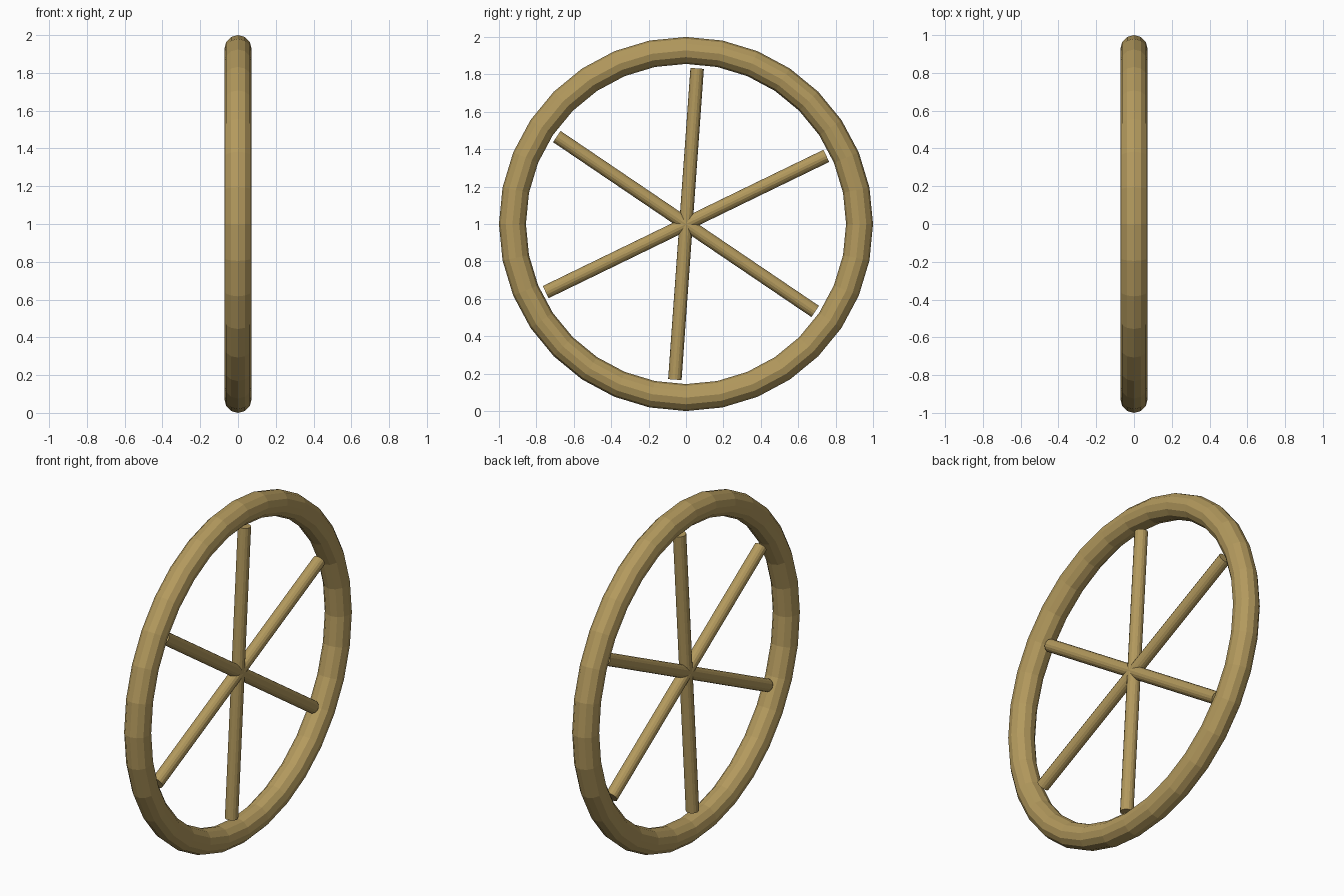
import bpy, math
from mathutils import Matrix

if "Cube" in bpy.data.objects:
    bpy.data.objects.remove(bpy.data.objects["Cube"])

wood = bpy.data.materials.new("tan wood")
wood.diffuse_color = (0.45, 0.32, 0.11, 1)
wood.use_nodes = True
wood.node_tree.nodes["Principled BSDF"].inputs["Base Color"].default_value = wood.diffuse_color

# Round rim standing upright in the YZ plane
bpy.ops.mesh.primitive_torus_add(major_segments=32, minor_segments=12,
                                 major_radius=0.928, minor_radius=0.072,
                                 location=(0, 0, 1), rotation=(0, math.pi / 2, 0))
rim = bpy.context.object
rim.name = "rim"
rim.data.materials.append(wood)

# Three straight bars crossing at the centre make six spokes
for i in range(3):
    a = math.radians(25.9 + 60 * i)
    bpy.ops.mesh.primitive_cylinder_add(vertices=16, radius=0.036, depth=1.668,
                                        location=(0, 0, 1),
                                        rotation=(a - math.pi / 2, 0, 0))
    bar = bpy.context.object
    bar.name = f"spoke_bar_{i + 1}"
    bar.data.materials.append(wood)
